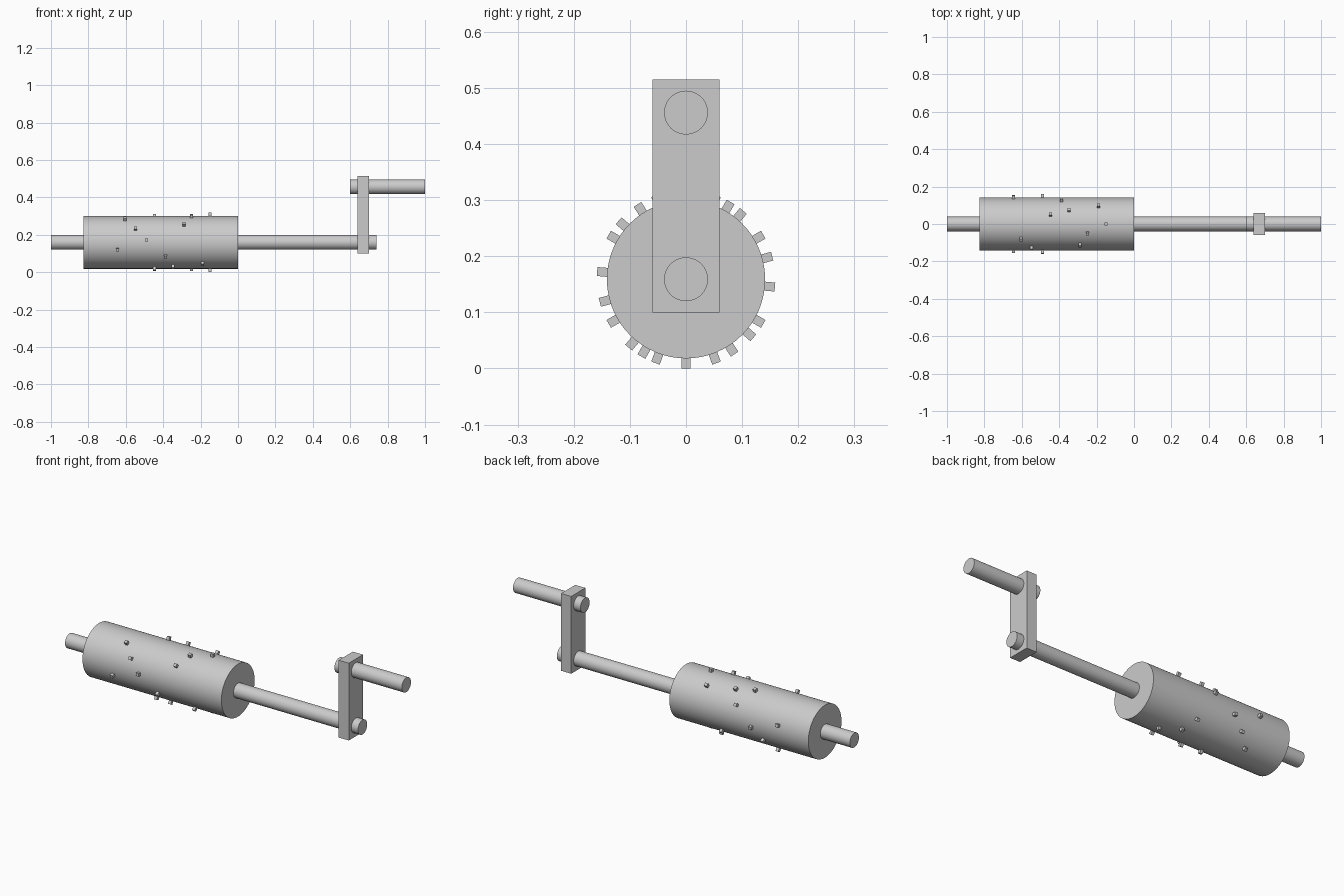
import bpy, math
from mathutils import Matrix

if "Cube" in bpy.data.objects:
    bpy.data.objects.remove(bpy.data.objects["Cube"])

AXIS_Z = 0.159      # height of the drum axis
HANDLE_Z = 0.456    # height of the crank handle axis


def rod(name, x0, x1, z, r):
    """Smooth cylinder lying along x."""
    bpy.ops.mesh.primitive_cylinder_add(
        vertices=64, radius=r, depth=x1 - x0,
        location=((x0 + x1) / 2, 0, z), rotation=(0, math.pi / 2, 0))
    ob = bpy.context.object
    ob.name = name
    bpy.ops.object.shade_smooth_by_angle(angle=math.radians(30))
    return ob


def box(name, size, matrix):
    bpy.ops.mesh.primitive_cube_add(size=1)
    ob = bpy.context.object
    ob.name = name
    ob.data.transform(Matrix.Diagonal((*size, 1)))
    ob.matrix_world = matrix
    return ob


# Drum, its shaft and the crank
rod("drum", -0.825, 0.0, AXIS_Z, 0.141)
rod("shaft", -1.0, 0.74, AXIS_Z, 0.039)
rod("crank_handle", 0.60, 1.0, HANDLE_Z, 0.039)
box("crank_arm", (0.06, 0.12, 0.415), Matrix.Translation((0.67, 0, 0.3075)))

# Drum pins: (x, angle) with an opposite partner for each
pins = [(-0.645, 15), (-0.605, 123), (-0.547, 150), (-0.488, 175),
        (-0.447, 70), (-0.388, 30), (-0.348, 60), (-0.29, 139),
        (-0.248, 110), (-0.19, 50), (-0.15, 90)]
for i, (x, angle) in enumerate(pins):
    for side in (0, 180):
        turn = Matrix.Rotation(math.radians(angle + side), 4, 'X')
        place = Matrix.Translation((x, 0, AXIS_Z)) @ turn @ Matrix.Translation((0, 0.147, 0))
        box(f"drum_pin_{i}_{'a' if side == 0 else 'b'}", (0.016, 0.024, 0.016), place)
